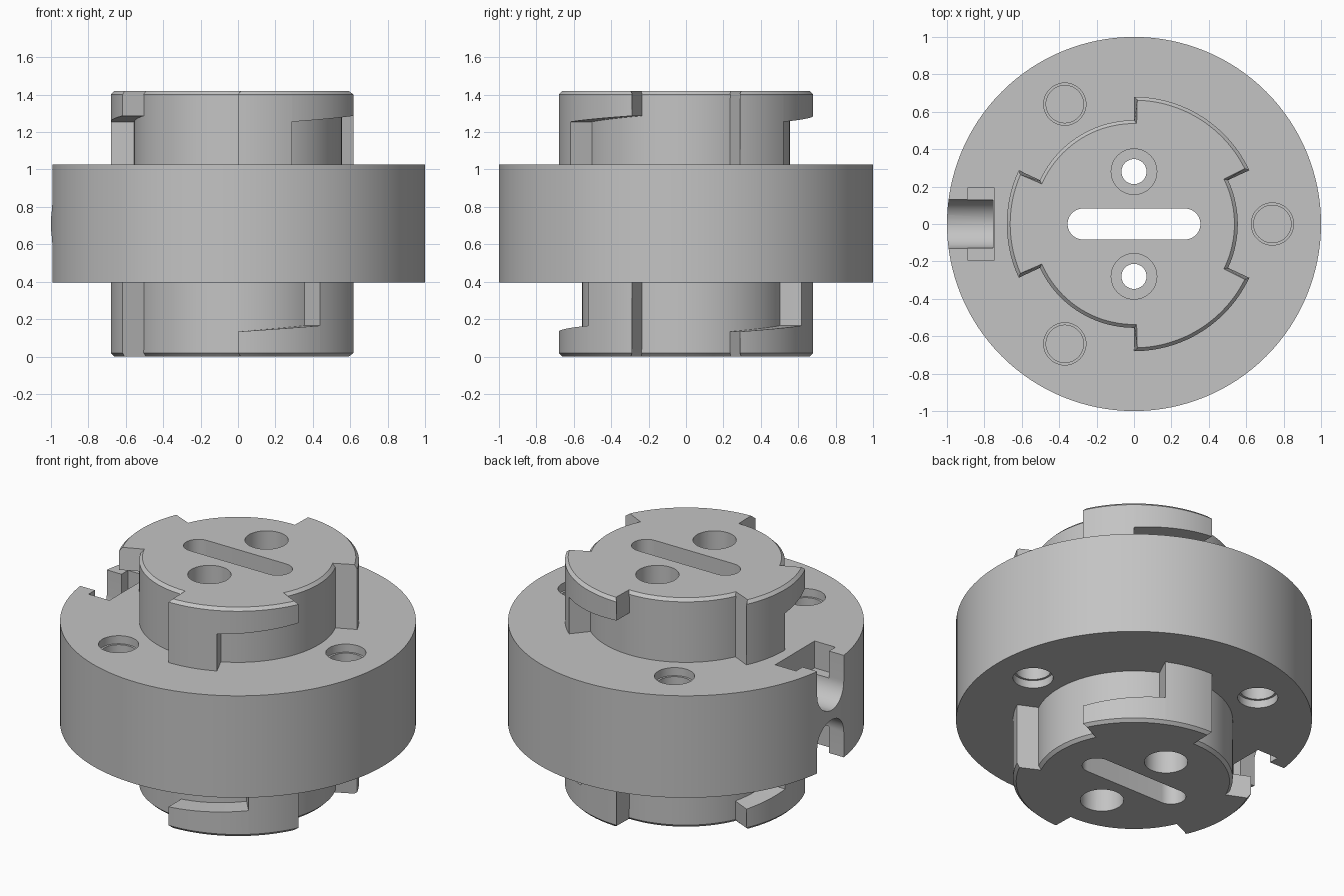
import bpy, bmesh, math
from mathutils import Vector, Matrix

cube = bpy.data.objects.get("Cube")
if cube:
    bpy.data.objects.remove(cube, do_unlink=True)

H = 1.42                      # total height
FLANGE_LO, FLANGE_HI = 0.395, 1.027
HUB_R, TAB_R, CH = 0.555, 0.68, 0.018

grey = bpy.data.materials.new("plain grey")
grey.use_nodes = True
grey.diffuse_color = (0.55, 0.55, 0.55, 1)
grey.node_tree.nodes["Principled BSDF"].inputs["Base Color"].default_value = grey.diffuse_color

# Half turn about the x axis through mid height: top half <-> bottom half
FLIP = (Matrix.Translation((0, 0, H / 2)) @ Matrix.Rotation(math.pi, 4, 'X')
        @ Matrix.Translation((0, 0, -H / 2)))


def finish(bm, name, flip=False):
    if flip:
        bm.transform(FLIP)
    bmesh.ops.recalc_face_normals(bm, faces=bm.faces)
    mesh = bpy.data.meshes.new(name)
    bm.to_mesh(mesh)
    bm.free()
    mesh.materials.append(grey)
    ob = bpy.data.objects.new(name, mesh)
    bpy.context.collection.objects.link(ob)
    return ob


def loft(name, rings, flip=False):
    """Closed solid through a list of equal-length point rings."""
    bm = bmesh.new()
    loops = [[bm.verts.new(p) for p in ring] for ring in rings]
    n = len(loops[0])
    for a, b in zip(loops, loops[1:]):
        for i in range(n):
            j = (i + 1) % n
            bm.faces.new((a[i], a[j], b[j], b[i]))
    bm.faces.new(loops[0])
    bm.faces.new(loops[-1])
    return finish(bm, name, flip)


def arc(cx, cy, r, a0, a1, steps):
    return [(cx + r * math.cos(math.radians(a0 + (a1 - a0) * i / steps)),
             cy + r * math.sin(math.radians(a0 + (a1 - a0) * i / steps)))
            for i in range(steps + 1)]


def upright(name, pts, z0, z1, flip=False):
    return loft(name, [[(x, y, z) for x, y in pts] for z in (z0, z1)], flip)


def sideways(name, pts, x0, x1, flip=False):
    return loft(name, [[(x, y, z) for y, z in pts] for x in (x0, x1)], flip)


def drill(name, x, y, r, z0, z1, flip=False):
    return upright(name, arc(x, y, r, 0, 360, 48)[:-1], z0, z1, flip)


def smooth(ob):
    bpy.ops.object.select_all(action='DESELECT')
    ob.select_set(True)
    bpy.context.view_layer.objects.active = ob
    bpy.ops.object.shade_smooth_by_angle(angle=math.radians(25))


# Body: hub and flange turned as one profile
profile = [(HUB_R - CH, 0), (HUB_R, CH), (HUB_R, FLANGE_LO), (1, FLANGE_LO),
           (1, FLANGE_HI), (HUB_R, FLANGE_HI), (HUB_R, H - CH), (HUB_R - CH, H)]
body = loft("hub_and_flange", [[(x, y, z) for x, y in arc(0, 0, r, 0, 360, 128)[:-1]]
                               for r, z in profile])

# Cutters: central slot and the two stepped bolt holes
cutters = [upright("slot_cutter", arc(0.272, 0, 0.083, -90, 90, 20)
                   + arc(-0.272, 0, 0.083, 90, 270, 20), -0.1, H + 0.1)]
for y in (-0.28, 0.28):
    cutters.append(drill("bolt_hole_cutter", 0, y, 0.067, -0.1, H + 0.1))

for flip in (False, True):
    for y in (-0.28, 0.28):
        cutters.append(drill("counterbore_cutter", 0, y, 0.122, H - 0.25, H + 0.1, flip))
    # Stepped blind holes in the flange faces
    for k in range(3):
        a = math.radians(120 * k)
        x, y = 0.74 * math.cos(a), 0.74 * math.sin(a)
        cutters.append(drill("flange_hole_cutter", x, y, 0.113, FLANGE_HI - 0.05, 1.1, flip))
        cutters.append(drill("flange_hole_core_cutter", x, y, 0.1, FLANGE_HI - 0.2, 1.08, flip))
    # Round-bottomed edge notch with a wider pocket behind it
    cutters.append(sideways("notch_cutter", [(0.13, 1.1), (-0.13, 1.1)]
                            + arc(0, 0.87, 0.13, 180, 360, 24), -1.1, -0.755, flip))
    cutters.append(sideways("pocket_cutter", [(0.193, 1.12), (-0.193, 1.12),
                                              (-0.193, 0.86), (0.193, 0.86)],
                            -0.89, -0.747, flip))

bpy.context.view_layer.objects.active = body
for c in cutters:
    c.hide_render = True
    mod = body.modifiers.new(c.name, 'BOOLEAN')
    mod.operation, mod.solver, mod.object = 'DIFFERENCE', 'EXACT', c
    bpy.ops.object.modifier_apply(modifier=mod.name)
    bpy.data.objects.remove(c, do_unlink=True)
smooth(body)


# Bayonet tabs: a full-height leg followed by a lip with a ramped underside
def tab_part(name, a0, a1, start, end, bottom0, bottom1, flip):
    steps = max(2, round((a1 - a0) / 2.5))
    edge = math.degrees(CH / TAB_R)
    rings = []
    for i in range(steps + 1):
        t = i / steps
        a = a0 + (a1 - a0) * t
        top = min(max(a, start + edge), end - edge)
        zb = bottom0 + (bottom1 - bottom0) * t
        section = [(0.53, zb, a), (TAB_R, zb, a), (TAB_R, H - CH, a),
                   (TAB_R - CH, H, top), (0.53, H, top), (0.53, H - CH, a)]
        rings.append([(r * math.cos(math.radians(b)), r * math.sin(math.radians(b)), z)
                      for r, z, b in section])
    smooth(loft(name, rings, flip))


for flip, side in ((False, "upper"), (True, "lower")):
    for start, end in ((25, 90), (155, 205), (270, 335)):
        mid = start + 25
        tab_part(side + "_tab_leg", start, mid, start, end, 1.0, 1.0, flip)
        tab_part(side + "_tab_lip", mid, end, start, end, 1.255, 1.287, flip)
